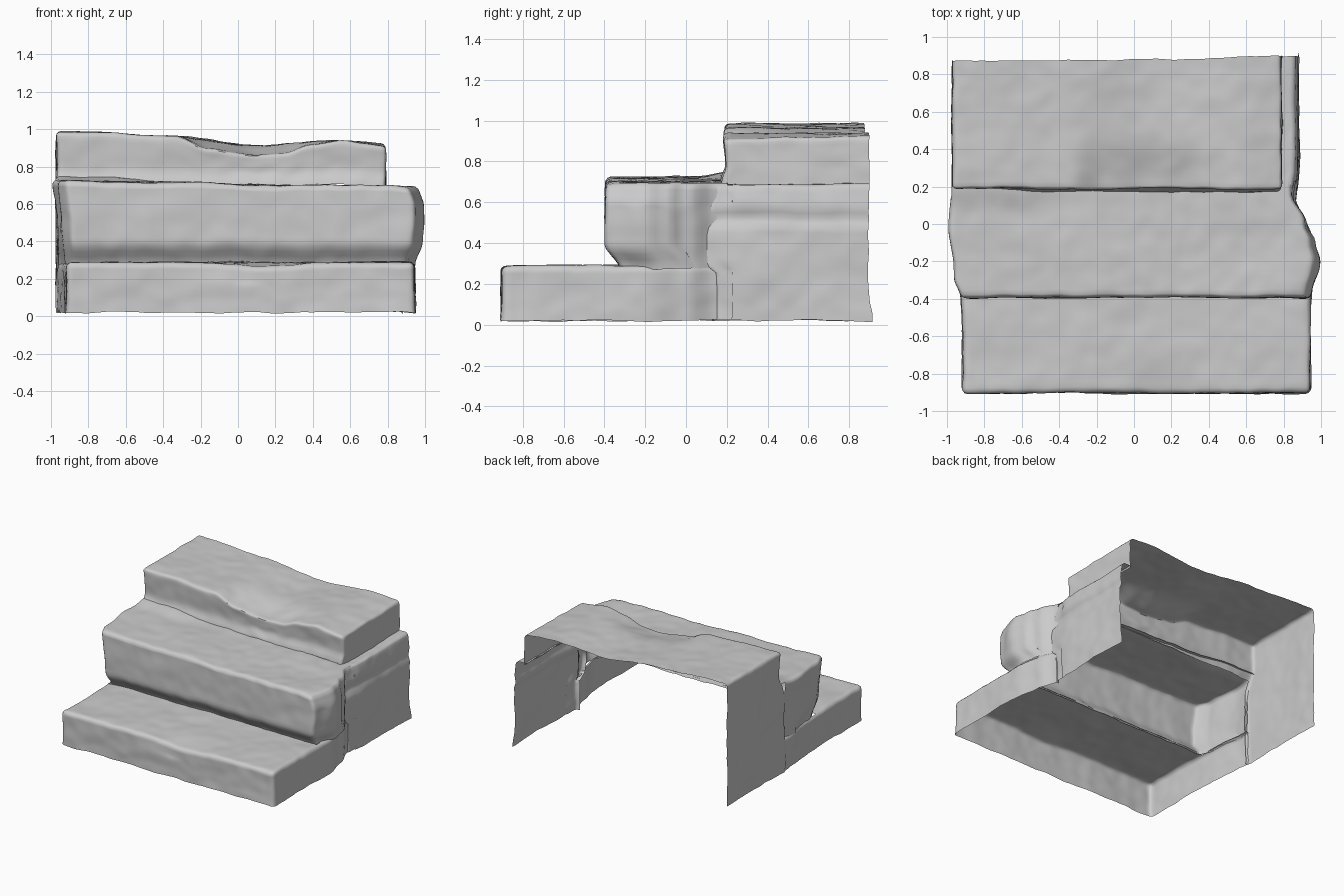
import bpy, bmesh
from mathutils import Vector, noise

if "Cube" in bpy.data.objects:
    bpy.data.objects.remove(bpy.data.objects["Cube"])

STEP = 0.025


def curve(t, pts):
    """Smoothly interpolate (position, value) pairs."""
    if t <= pts[0][0]:
        return pts[0][1]
    for (a, va), (b, vb) in zip(pts, pts[1:]):
        if t <= b:
            k = (t - a) / (b - a)
            return va + (vb - va) * k * k * (3 - 2 * k)
    return pts[-1][1]


def block(name, lo, hi, bevel, keep, sculpt):
    """Rounded stone block, gridded, opened where keep() fails, then sculpted."""
    bm = bmesh.new()
    bmesh.ops.create_cube(bm, size=1)
    lo, hi = Vector(lo), Vector(hi)
    for v in bm.verts:
        v.co = Vector((lo[i] + (v.co[i] + 0.5) * (hi[i] - lo[i]) for i in range(3)))
    bmesh.ops.bevel(bm, geom=bm.edges[:], offset=bevel, segments=3, profile=0.5,
                    affect='EDGES')
    for axis in range(3):
        normal = Vector((0, 0, 0))
        normal[axis] = 1
        for i in range(-48, 49):
            p = i * STEP
            if lo[axis] < p < hi[axis]:
                bmesh.ops.bisect_plane(bm, geom=bm.verts[:] + bm.edges[:] + bm.faces[:],
                                       plane_co=normal * p, plane_no=normal)
    drop = [f for f in bm.faces if not keep(*f.calc_center_median())]
    bmesh.ops.delete(bm, geom=drop, context='FACES')
    bmesh.ops.remove_doubles(bm, verts=bm.verts[:], dist=0.002)
    for v in bm.verts:
        p = v.co.copy()
        v.co = Vector(sculpt(*p))
        v.co += noise.noise_vector(p * 3.5) * 0.010 + noise.noise_vector(p * 11) * 0.005
        v.co.z = max(v.co.z, 0)
    mesh = bpy.data.meshes.new(name)
    bm.to_mesh(mesh)
    bm.free()
    ob = bpy.data.objects.new(name, mesh)
    bpy.context.collection.objects.link(ob)
    bpy.ops.object.select_all(action='DESELECT')
    ob.select_set(True)
    bpy.context.view_layer.objects.active = ob
    bpy.ops.object.shade_smooth_by_angle(angle=0.7)


# Bottom step: open below, behind and under the middle step
def keep_bottom(x, y, z):
    covered = y > -0.325 and z > 0.25 and -0.9 < x < 0.92
    return z > 0 and y < 0.15 and not covered


def sculpt_bottom(x, y, z):
    if x < -0.8:
        x -= curve(y, [(-0.5, 0), (0.15, 0.045)])
    if x > 0.8:
        x -= curve(y, [(-0.2, 0), (0.0, 0.035), (0.15, 0.09)])
    if z > 0.2:
        z -= 0.02 * curve(x, [(-0.3, 0), (0.1, 1), (0.6, 0)]) * curve(y, [(-0.9, 1), (-0.6, 0)])
    return x, y, z + curve(z, [(0, 0.02), (0.15, 0)])


block("bottom_step", (-0.92, -0.905, -0.2), (0.945, 0.5, 0.29), 0.03,
      keep_bottom, sculpt_bottom)


# Middle step: bulging ends and an undercut front
def keep_middle(x, y, z):
    return z > 0.275 and y < (0.2 if z > 0.69 else 0.15)


def sculpt_middle(x, y, z):
    if x > 0:
        x *= curve(y, [(-0.39, 0.955), (-0.2, 1.0), (-0.1, 0.975), (0, 0.925), (0.15, 0.85)])
        ends = curve(z, [(0.28, 0.95), (0.4, 0.99), (0.5, 1), (0.6, 0.995), (0.71, 0.965)])
        x *= ends + (1 - ends) * curve(y, [(-0.15, 0), (0.1, 1)])
    else:
        x *= curve(y, [(-0.39, 0.93), (-0.28, 0.965), (0, 1.0), (0.15, 0.985)])
        x *= curve(z, [(0.28, 0.965), (0.5, 0.975), (0.7, 1)])
    if z > 0.6:
        z -= 0.018 * x
        z += 0.025 * curve(y, [(0.05, 0), (0.2, 1)]) * curve(x, [(-0.7, 1), (-0.3, 0.2), (0, 0)])
    if y < 0:
        y += curve(z, [(0.27, 0.075), (0.40, 0)])
    return x, y, z


block("middle_step", (-0.995, -0.395, 0.1), (0.998, 0.5, 0.708), 0.03,
      keep_middle, sculpt_middle)


# Top step with the left wall running down to the ground
def keep_top(x, y, z):
    if y > 0.9 or z < 0:
        return False
    if x > 0.75:
        return z > 0.675
    if x < -0.945:
        return True
    return z > 0.69


def sculpt_top(x, y, z):
    back = curve(x, [(-0.95, 0.985), (-0.35, 0.965), (0.1, 0.915), (0.5, 0.94), (0.8, 0.92)])
    front = curve(x, [(-0.95, 0.985), (-0.35, 0.965), (-0.15, 0.89), (0.1, 0.865),
                      (0.25, 0.88), (0.4, 0.92), (0.55, 0.94), (0.8, 0.92)])
    top = front + (back - front) * curve(y, [(0.2, 0), (0.5, 1)])
    if z > 0.7:
        z = 0.7 + (z - 0.7) * (top - 0.7) / 0.27
    if x < -0.85:
        y -= curve(z, [(0.6, 0.04), (0.75, 0)]) * curve(y, [(0.2, 1), (0.4, 0)])
    y -= 0.02 * curve(y, [(0.7, 0), (0.9, 1)]) * curve(x, [(-0.9, 1.3), (0.2, 1), (0.75, 0)])
    if y < 0.3:
        y += curve(z, [(0.7, -0.015), (0.78, 0.01), (0.95, 0)])
    return x, y, z + curve(z, [(0, 0.02), (0.15, 0)])


block("top_step_and_left_wall", (-0.97, 0.185, -0.2), (0.79, 1.15, 0.97), 0.025,
      keep_top, sculpt_top)


# Right wall: two courses with a mortar seam, thin return at the front
def keep_wall(x, y, z):
    return 0 < z and y < 0.9 and x > (0.775 if z > 0.66 else 0.85)


def sculpt_wall(x, y, z):
    if x > 0.83:
        x -= curve(z, [(0.47, 0), (0.52, 0.018), (0.57, 0.006), (0.7, 0.02)])
        x -= curve(y, [(0.1, 0.02), (0.3, 0)])
    if y < 0.2:
        y += curve(z, [(0.1, 0.06), (0.25, 0.055), (0.3, -0.01), (0.42, -0.03),
                       (0.55, 0.01), (0.7, 0.05)])
    if y > 0.8:
        y -= curve(z, [(0, -0.01), (0.2, 0.008), (0.7, 0.005)])
    return x, y, z + curve(z, [(0, 0.02), (0.15, 0)])


block("right_wall", (0.5, 0.085, -0.2), (0.882, 1.15, 0.69), 0.025,
      keep_wall, sculpt_wall)
